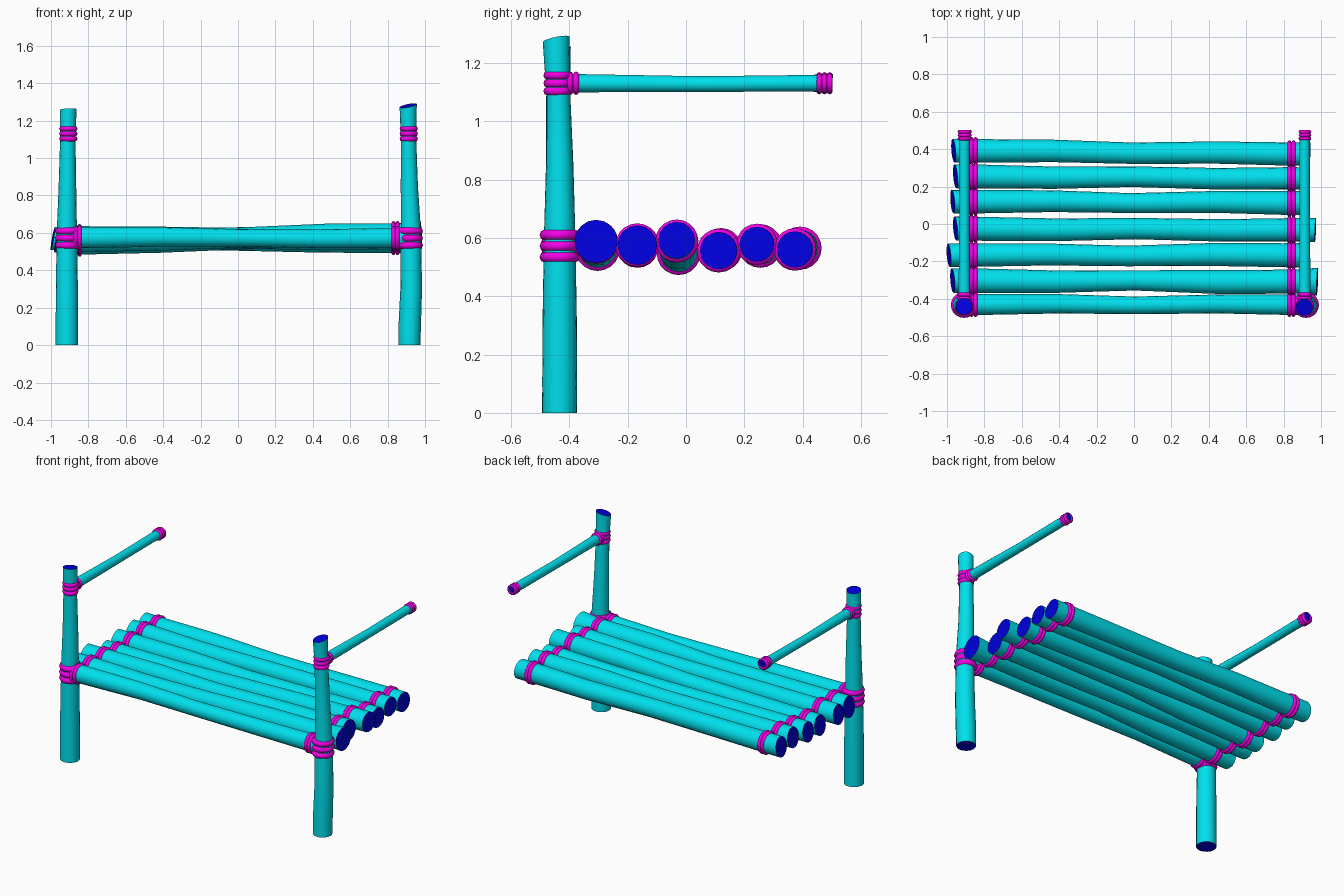
import bpy, bmesh, math
from mathutils import Vector

if "Cube" in bpy.data.objects:
    bpy.data.objects.remove(bpy.data.objects["Cube"])


def mat(name, rgb):
    m = bpy.data.materials.new(name)
    m.diffuse_color = (*rgb, 1)
    m.use_nodes = True
    m.node_tree.nodes["Principled BSDF"].inputs["Base Color"].default_value = m.diffuse_color
    return m


BARK = mat("bark", (0.0, 0.75, 0.85))
CUT = mat("cut_wood", (0.0, 0.0, 0.75))
ROPE = mat("rope", (0.9, 0.0, 0.8))


def finish(bm, name, mats):
    bmesh.ops.recalc_face_normals(bm, faces=bm.faces)
    me = bpy.data.meshes.new(name)
    bm.to_mesh(me)
    bm.free()
    for m in mats:
        me.materials.append(m)
    ob = bpy.data.objects.new(name, me)
    bpy.context.collection.objects.link(ob)
    bpy.ops.object.select_all(action='DESELECT')
    ob.select_set(True)
    bpy.context.view_layer.objects.active = ob
    bpy.ops.object.shade_smooth_by_angle(angle=math.radians(45))
    return ob


def side_axes(axis):
    """Two directions across a log that runs along axis 0, 1 or 2."""
    e = [Vector((1, 0, 0)), Vector((0, 1, 0)), Vector((0, 0, 1))]
    return e[axis], e[(axis + 1) % 3], e[(axis + 2) % 3]


def log(name, axis, stations, start=(0, 0), end=(0, 0), n=16):
    """Uneven log: stations are (x, y, z, radius); start/end slant the cuts."""
    a, u, v = side_axes(axis)
    bm = bmesh.new()
    rings = []
    for i, (x, y, z, r) in enumerate(stations):
        slant = start if i == 0 else end if i == len(stations) - 1 else (0, 0)
        ring = []
        for k in range(n):
            t = 2 * math.pi * k / n
            c, s = r * math.cos(t), r * math.sin(t)
            ring.append(bm.verts.new(Vector((x, y, z)) + u * c + v * s
                                     + a * (c * slant[0] + s * slant[1])))
        rings.append(ring)
    for p, q in zip(rings, rings[1:]):
        for k in range(n):
            bm.faces.new((p[k], p[(k + 1) % n], q[(k + 1) % n], q[k]))
    for ring in (rings[0], rings[-1]):
        bm.faces.new(ring).material_index = 1
    return finish(bm, name, [BARK, CUT])


def rope(name, axis, centre, radius, thick, count, pitch, n=20, m=8):
    """Row of rope turns wrapped around a log."""
    a, u, v = side_axes(axis)
    bm = bmesh.new()
    for j in range(count):
        o = Vector(centre) + a * (j - (count - 1) / 2) * pitch
        g = []
        for k in range(n):
            t = 2 * math.pi * k / n
            d = u * math.cos(t) + v * math.sin(t)
            g.append([bm.verts.new(o + d * (radius + thick * math.cos(w)) + a * thick * math.sin(w))
                      for w in (2 * math.pi * i / m for i in range(m))])
        for k in range(n):
            for i in range(m):
                p, q = g[k], g[(k + 1) % n]
                bm.faces.new((p[i], q[i], q[(i + 1) % m], p[(i + 1) % m]))
    return finish(bm, name, [ROPE])


# Posts with slanted tops
log("left_post", 2, [(-.915, -.433, 0, .06), (-.915, -.433, .3, .059), (-.915, -.433, .6, .054),
                     (-.912, -.433, .85, .047), (-.91, -.438, 1.1, .041), (-.908, -.44, 1.26, .045)],
    end=(.05, -.12))
log("right_post", 2, [(.917, -.433, 0, .058), (.918, -.433, .1, .06), (.926, -.433, .3, .058),
                      (.925, -.433, .6, .054), (.916, -.433, .85, .046), (.912, -.438, 1.1, .041),
                      (.91, -.445, 1.28, .046)], end=(.2, .2))

# Seat logs: left x, right x, left y, right y, left z, right z, left r, middle r, right r
SEAT = [
    (-.965, .94, .392, .373, .565, .56, .063, .057, .062),
    (-.955, .935, .255, .243, .572, .578, .064, .055, .06),
    (-.97, .935, .12, .112, .56, .556, .063, .053, .064),
    (-.955, .97, -.025, -.032, .545, .592, .064, .057, .063),
    (-.99, .92, -.167, -.167, .57, .575, .062, .055, .068),
    (-.97, .98, -.303, -.308, .562, .588, .066, .054, .074),
    (-.91, .92, -.43, -.432, .575, .572, .056, .047, .054),
]
for i, (x0, x1, y0, y1, z0, z1, r0, rm, r1) in enumerate(SEAT):
    def at(f, r, dy=0, dz=0):
        return (x0 + (x1 - x0) * f, y0 + (y1 - y0) * f + dy, z0 + (z1 - z0) * f + dz, r)
    name = "front_rail" if i == 6 else f"seat_log_{i + 1}"
    wob = .004 * (-1) ** i
    log(name, 0, [at(0, r0), at(.06, r0), at(.28, (r0 + rm) / 2, wob, wob), at(.5, rm, -wob),
                  at(.74, (r1 + rm) / 2, wob, -wob), at(.94, min(r1, .064)), at(1, r1)],
        start=(-.08, .18), end=(.04, -.05))
    # Lashing near both ends
    for side, x in (("left", -.858), ("right", .842)):
        c = at((x - x0) / (x1 - x0), 0)
        r = r0 if side == "left" else min(r1, .064)
        rope(f"{name}_{side}_lashing", 0, (x, c[1], c[2]), r, .011, 2, .022)

# Armrests and post lashings
for side, px, ax, ex, er in (("left", -.91, -.907, -.905, .028), ("right", .92, .913, .914, .024)):
    log(f"{side}_armrest", 1, [(ax, -.44, 1.13, .031), (ax, -.35, 1.13, .031), (ax, .05, 1.127, .027),
                               (ax, .4, 1.13, .028), (ex, .5, 1.13, er + .003)], n=12, end=(.1, .05))
    rope(f"{side}_armrest_back_lashing", 1, (ex, .475, 1.13), er, .01, 3, .018, 16)
    rope(f"{side}_armrest_front_lashing", 1, (ax, -.387, 1.13), .03, .01, 2, .02, 16)
    rope(f"{side}_post_upper_lashing", 2, (ax, -.44, 1.13), .034, .015, 3, .027)
    rope(f"{side}_post_lower_lashing", 2, (px, -.433, .572), .05, .019, 3, .038)
